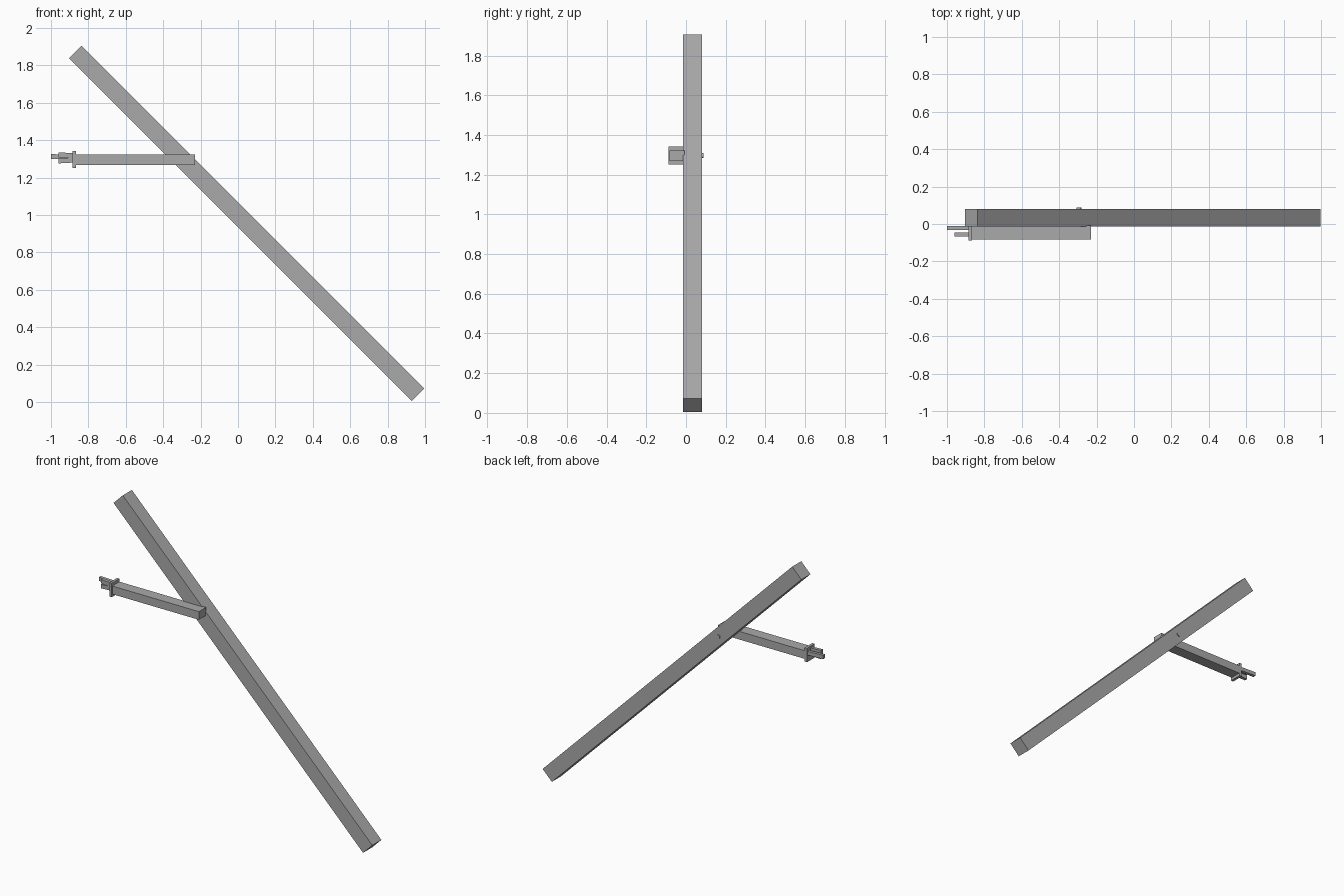
import bpy
import math

if "Cube" in bpy.data.objects:
    bpy.data.objects.remove(bpy.data.objects["Cube"])

grey = bpy.data.materials.new("plain grey")
grey.diffuse_color = (0.4, 0.4, 0.4, 1)
grey.use_nodes = True
grey.node_tree.nodes["Principled BSDF"].inputs["Base Color"].default_value = grey.diffuse_color


def box(name, lo, hi, tilt=0.0):
    """Box between two corners, tilted about y."""
    centre = [(a + b) / 2 for a, b in zip(lo, hi)]
    bpy.ops.mesh.primitive_cube_add(size=1, location=centre, rotation=(0, tilt, 0))
    ob = bpy.context.object
    ob.name = name
    ob.scale = [b - a for a, b in zip(lo, hi)]
    ob.data.materials.append(grey)
    return ob


# Long diagonal beam
beam = box("diagonal_beam", (-1.25, -0.014, 0.9), (1.342, 0.081, 0.996))
beam.location = (0.046, 0.0335, 0.955)
beam.rotation_euler = (0, math.radians(45), 0)

# Horizontal arm with a collar at its end
box("arm", (-0.88, -0.082, 1.268), (-0.23, -0.007, 1.322))
box("collar", (-0.884, -0.088, 1.25), (-0.866, -0.007, 1.342))

# Three gripping fingers
box("rear_finger", (-1.0, -0.031, 1.298), (-0.87, -0.011, 1.323), math.radians(2))
for name, z, tilt in (("upper_finger", 1.319, 3), ("lower_finger", 1.291, -3)):
    box(name, (-0.96, -0.066, z - 0.013), (-0.87, -0.045, z + 0.013), math.radians(tilt))

# Pivot bolt through the arm and the beam
bpy.ops.mesh.primitive_cylinder_add(vertices=16, radius=0.013, depth=0.137,
                                    location=(-0.295, 0.0185, 1.296),
                                    rotation=(math.pi / 2, 0, 0))
bolt = bpy.context.object
bolt.name = "pivot_bolt"
bolt.data.materials.append(grey)
bpy.ops.object.shade_smooth_by_angle()
